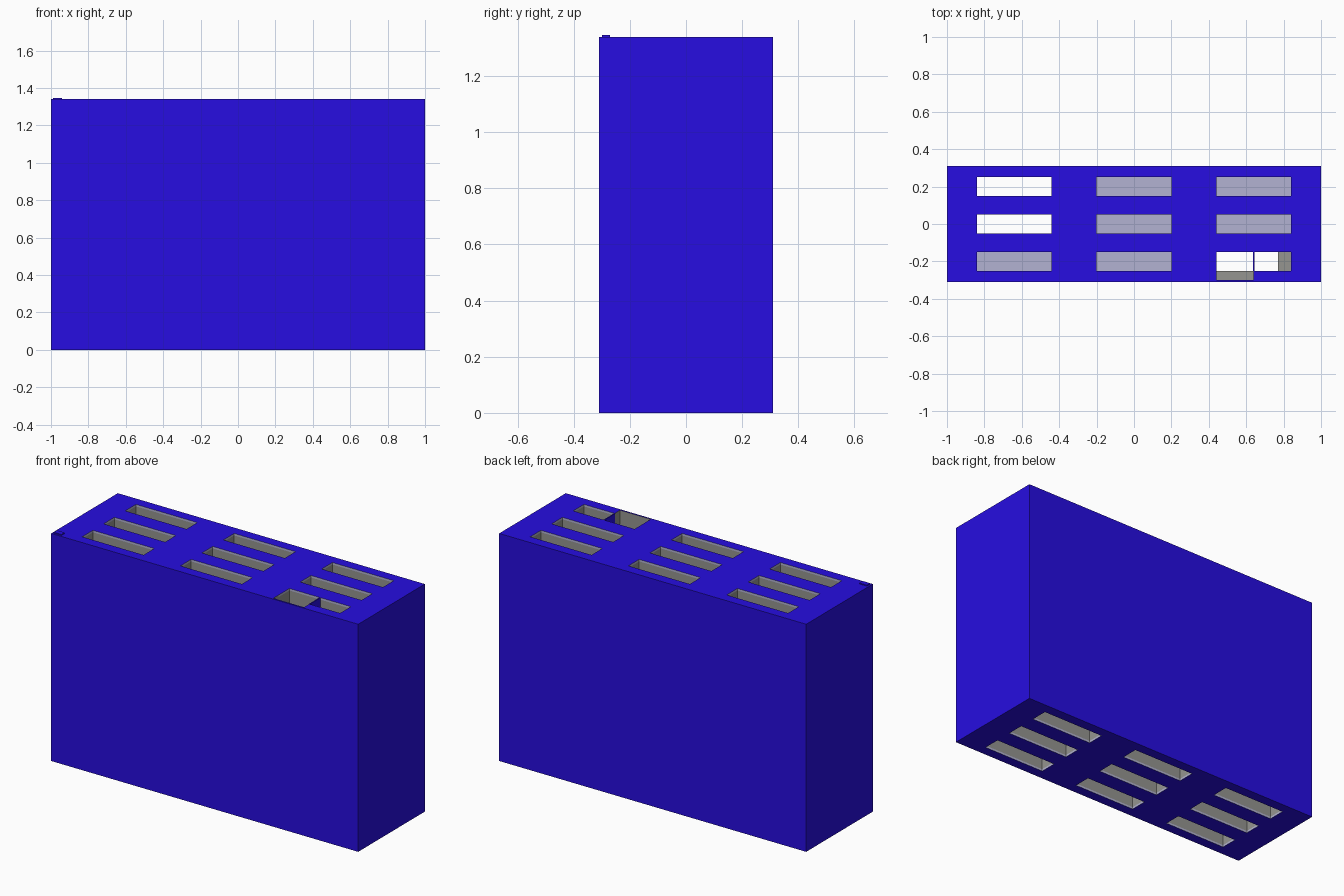
import bpy, bmesh
from mathutils import Vector

if "Cube" in bpy.data.objects:
    bpy.data.objects.remove(bpy.data.objects["Cube"])

H, HX, HY = 1.34, 1.0, 0.31


def material(name, col):
    m = bpy.data.materials.new(name)
    m.diffuse_color = (*col, 1)
    m.use_nodes = True
    m.node_tree.nodes["Principled BSDF"].inputs["Base Color"].default_value = m.diffuse_color
    return m


blue = material("blue", (0.02, 0.004, 0.75))
grey = material("dark_grey", (0.3, 0.3, 0.28))
pale = material("pale_grey", (0.45, 0.45, 0.65))


def box(name, lo, hi, mats, cuts=()):
    """Box between two corners, sliced at the given heights."""
    bm = bmesh.new()
    bmesh.ops.create_cube(bm, size=1)
    lo, hi = Vector(lo), Vector(hi)
    for v in bm.verts:
        v.co = (lo + hi) / 2 + v.co * (hi - lo)
    for z in cuts:
        bmesh.ops.bisect_plane(bm, geom=bm.verts[:] + bm.edges[:] + bm.faces[:],
                               plane_co=(0, 0, z), plane_no=(0, 0, 1))
    if cuts:  # pale lips at both ends of a slot
        for f in bm.faces:
            z = f.calc_center_median().z
            f.material_index = 1 if z < cuts[0] or z > cuts[1] else 0
    me = bpy.data.meshes.new(name)
    bm.to_mesh(me)
    bm.free()
    for m in mats:
        me.materials.append(m)
    ob = bpy.data.objects.new(name, me)
    bpy.context.collection.objects.link(ob)
    return ob


def cut(body, cutter):
    mod = body.modifiers.new("slot", 'BOOLEAN')
    mod.operation = 'DIFFERENCE'
    mod.solver = 'EXACT'
    mod.material_mode = 'TRANSFER'
    mod.object = cutter
    cutter.hide_render = True
    bpy.context.view_layer.objects.active = body
    bpy.ops.object.modifier_apply(modifier=mod.name)
    bpy.data.objects.remove(cutter)


# Solid block
body = box("block", (-HX, -HY, 0), (HX, HY, H), [blue])

# Three by three slots through the block, most of them closed deep inside
is_open = {(-1, 1), (-1, 0), (1, -1)}
for i in (-1, 0, 1):
    for j in (-1, 0, 1):
        x, y = i * 0.64, j * 0.2
        cut(body, box("slot_cutter", (x - 0.2, y - 0.05, -0.1), (x + 0.2, y + 0.05, H + 0.1),
                      [grey, pale], (0.012, H - 0.012)))
        if (i, j) not in is_open:
            box("slot_floor", (x - 0.2, y - 0.05, 0.1), (x + 0.2, y + 0.05, 0.11), [pale])

# Wider notch on the front right slot, with its divider and end ledge
cut(body, box("notch_cutter", (0.4401, -0.30, 0.1), (0.64, -0.2, H + 0.1), [grey]))
box("slot_divider", (0.637, -0.25, 0.1), (0.643, -0.15, H), [blue])
box("slot_ledge", (0.77, -0.25, 0.1), (0.84, -0.15, 0.11), [grey])

# Small raised chip on the front left corner
box("corner_chip", (-0.99, -0.30, H - 0.01), (-0.94, -0.27, H + 0.006), [blue])
